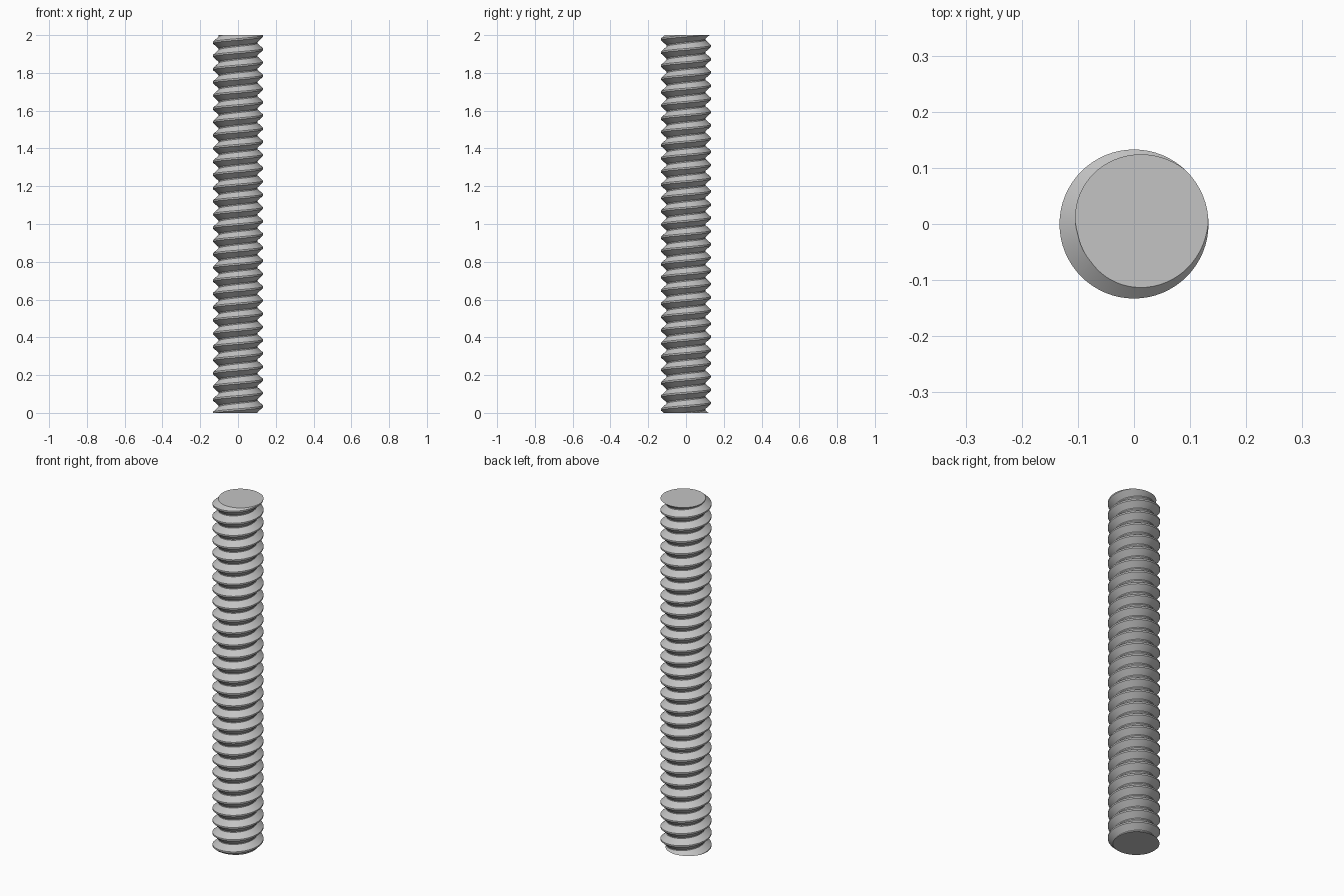
import bpy, bmesh, math

if "Cube" in bpy.data.objects:
    bpy.data.objects.remove(bpy.data.objects["Cube"])

HEIGHT = 2.0
PITCH = 0.07
CREST, ROOT = 0.1328, 0.102
CREST_HALF, ROOT_HALF = 0.0042, 0.003   # half widths of the small flats
SEGS = 64
TURNS = 32

# one pitch of the thread profile: (radius, height offset from crest centre)
profile = [
    (CREST, -CREST_HALF),
    (CREST, CREST_HALF),
    (ROOT, PITCH / 2 - ROOT_HALF),
    (ROOT, PITCH / 2 + ROOT_HALF),
]

# continuous right-handed helical surface, longer than the rod at both ends
bm = bmesh.new()
columns = []
for i in range(SEGS):
    a = 2 * math.pi * i / SEGS
    lift = PITCH * (i / SEGS - 0.5)
    columns.append([
        bm.verts.new((r * math.cos(a), r * math.sin(a), (k - 1.5) * PITCH + PITCH / 2 + lift + dz))
        for k in range(TURNS) for r, dz in profile])

n = len(columns[0])
step = len(profile)
for i in range(SEGS):
    left = columns[i]
    # the seam joins one pitch higher
    right = columns[i + 1] if i + 1 < SEGS else columns[0][step:]
    for j in range(min(len(left), len(right)) - 1):
        bm.faces.new((left[j], right[j], right[j + 1], left[j + 1]))

# cut both ends flat and cap them
for z, up in ((0.0, -1), (HEIGHT, 1)):
    bmesh.ops.bisect_plane(bm, geom=bm.verts[:] + bm.edges[:] + bm.faces[:], dist=1e-6,
                           plane_co=(0, 0, z), plane_no=(0, 0, up), clear_outer=True)
    rim = [e for e in bm.edges if e.is_boundary
           and all(abs(v.co.z - z) < 1e-5 for v in e.verts)]
    bmesh.ops.holes_fill(bm, edges=rim, sides=0)
bmesh.ops.recalc_face_normals(bm, faces=bm.faces[:])

mesh = bpy.data.meshes.new("threaded_rod")
bm.to_mesh(mesh)
bm.free()
rod = bpy.data.objects.new("threaded_rod", mesh)
bpy.context.collection.objects.link(rod)

steel = bpy.data.materials.new("light_grey_steel")
steel.diffuse_color = (0.55, 0.55, 0.55, 1)
steel.use_nodes = True
steel.node_tree.nodes["Principled BSDF"].inputs["Base Color"].default_value = steel.diffuse_color
mesh.materials.append(steel)

# smooth flanks, sharp thread edges
bpy.context.view_layer.objects.active = rod
rod.select_set(True)
bpy.ops.object.shade_smooth_by_angle(angle=math.radians(30))
